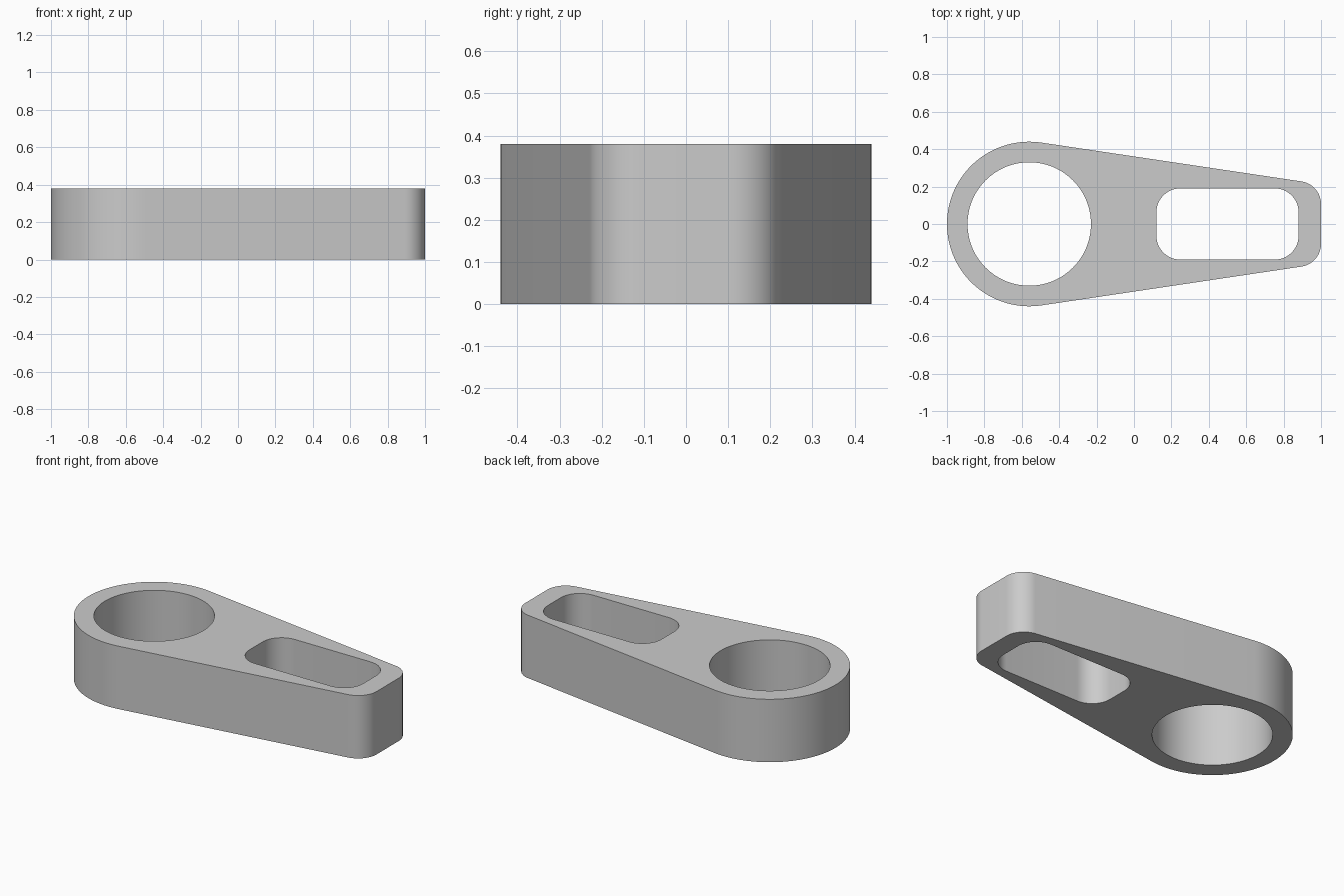
import bpy
import bmesh
import math

cube = bpy.data.objects.get("Cube")
if cube:
    bpy.data.objects.remove(cube, do_unlink=True)

HEIGHT = 0.38
BIG_X, BIG_R, BORE_R = -0.56, 0.44, 0.33     # round end and its bore
TIP_R, TIP_Y = 0.123, 0.106                  # rounded corners of the narrow end
TIP_X = 1 - TIP_R


def arc(cx, cy, r, start, end, steps):
    """Points along an arc, angles in radians."""
    return [(cx + r * math.cos(start + (end - start) * i / steps),
             cy + r * math.sin(start + (end - start) * i / steps))
            for i in range(steps + 1)]


def rounded_rect(cx, hx, hy, r):
    """Closed outline of a rectangle with rounded corners."""
    pts = []
    for i, (sx, sy) in enumerate([(1, 1), (-1, 1), (-1, -1), (1, -1)]):
        a = i * math.pi / 2
        pts += arc(cx + sx * (hx - r), sy * (hy - r), r, a, a + math.pi / 2, 12)
    return pts


# Outer outline: arcs joined by their common tangent lines
dx = TIP_X - BIG_X
tilt = math.asin((BIG_R - TIP_R) / math.hypot(dx, TIP_Y)) - math.atan2(TIP_Y, dx)
tangent = math.pi / 2 - tilt
outline = (arc(BIG_X, 0, BIG_R, tangent, 2 * math.pi - tangent, 64)
           + arc(TIP_X, -TIP_Y, TIP_R, -tangent, 0, 14)
           + arc(TIP_X, TIP_Y, TIP_R, 0, tangent, 14))
bore = arc(BIG_X, 0, BORE_R, 0, 2 * math.pi, 96)[:-1]
slot = rounded_rect(0.5, 0.38, 0.19, 0.127)

# Fill the profile around its two openings, then extrude it
bm = bmesh.new()
edges = []
for loop in (outline, bore, slot):
    verts = [bm.verts.new((x, y, 0)) for x, y in loop]
    edges += [bm.edges.new((v, verts[i - 1])) for i, v in enumerate(verts)]
bmesh.ops.triangle_fill(bm, edges=edges, use_beauty=True, use_dissolve=False)
top = bmesh.ops.extrude_face_region(bm, geom=bm.faces[:], use_keep_orig=True)
bmesh.ops.translate(bm, vec=(0, 0, HEIGHT),
                    verts=[g for g in top["geom"] if isinstance(g, bmesh.types.BMVert)])
bmesh.ops.recalc_face_normals(bm, faces=bm.faces[:])
mesh = bpy.data.meshes.new("link_arm")
bm.to_mesh(mesh)
bm.free()

link_arm = bpy.data.objects.new("link_arm", mesh)
bpy.context.collection.objects.link(link_arm)

# Plain grey
grey = bpy.data.materials.new("light_grey")
grey.use_nodes = True
colour = (0.6, 0.6, 0.6, 1)
grey.diffuse_color = colour
grey.node_tree.nodes["Principled BSDF"].inputs["Base Color"].default_value = colour
mesh.materials.append(grey)

# Smooth walls with crisp rims
bpy.ops.object.select_all(action="DESELECT")
link_arm.select_set(True)
bpy.context.view_layer.objects.active = link_arm
bpy.ops.object.shade_smooth_by_angle(angle=math.radians(30))
